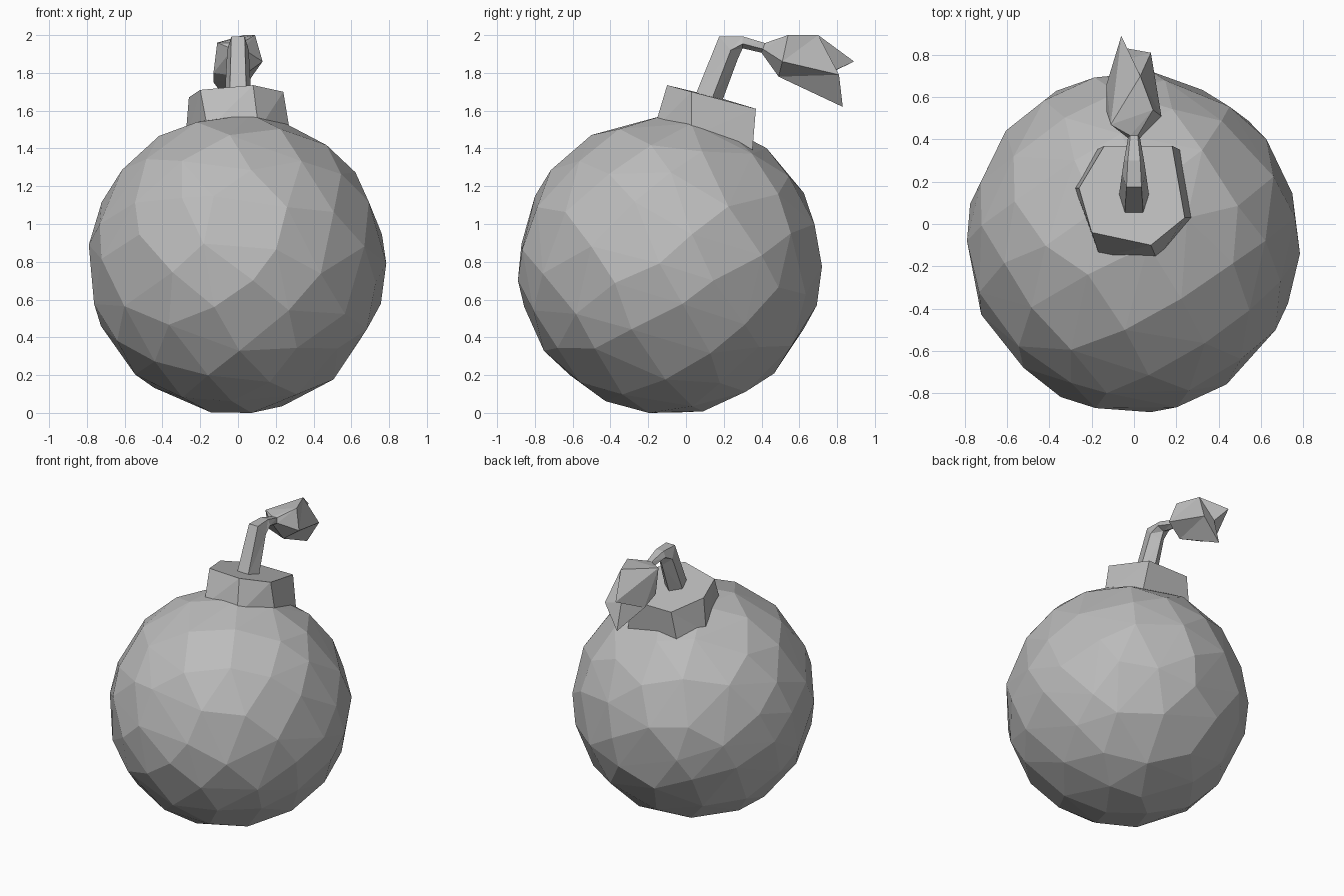
import bpy, bmesh, math, random
from mathutils import Vector

cube = bpy.data.objects.get("Cube")
if cube:
    bpy.data.objects.remove(cube)
random.seed(4)

grey = bpy.data.materials.new("mid_grey")
grey.use_nodes = True
COLOUR = (0.5, 0.5, 0.5, 1)
grey.diffuse_color = COLOUR
grey.node_tree.nodes["Principled BSDF"].inputs["Base Color"].default_value = COLOUR


def finish(bm, name):
    bmesh.ops.recalc_face_normals(bm, faces=bm.faces)
    mesh = bpy.data.meshes.new(name)
    bm.to_mesh(mesh)
    bm.free()
    mesh.materials.append(grey)
    obj = bpy.data.objects.new(name, mesh)
    bpy.context.collection.objects.link(obj)
    return obj


def loft(name, rings, end_point=None):
    """Bridge rings of equal size, capping both ends."""
    bm = bmesh.new()
    loops = [[bm.verts.new(p) for p in ring] for ring in rings]
    n = len(loops[0])
    for low, high in zip(loops, loops[1:]):
        for i in range(n):
            j = (i + 1) % n
            bm.faces.new((low[i], low[j], high[j], high[i]))
    bm.faces.new(loops[0])
    if end_point is None:
        bm.faces.new(loops[-1])
    else:
        tip = bm.verts.new(end_point)
        for i in range(n):
            bm.faces.new((loops[-1][i], loops[-1][(i + 1) % n], tip))
    bmesh.ops.triangulate(bm, faces=[f for f in bm.faces if len(f.verts) == 4])
    return finish(bm, name)


def fuse_ring(y, z, half_x, half_up, pitch):
    """Five-sided ring in a plane pitched about the x axis."""
    ring = []
    for i in range(5):
        a = math.radians(54 - 72 * i)
        up = half_up * math.sin(a)
        ring.append((half_x * math.cos(a), y - up * math.sin(pitch), z + up * math.cos(pitch)))
    return ring


# Round body: hull of evenly spread, slightly shaken points
COUNT = 100
bm = bmesh.new()
for i in range(COUNT):
    h = 1 - 2 * (i + 0.5) / COUNT
    a = i * math.pi * (3 - math.sqrt(5))
    r = math.sqrt(1 - h * h)
    p = Vector((r * math.cos(a), h, r * math.sin(a)))
    p += Vector([random.uniform(-0.06, 0.06) for _ in range(3)])
    bm.verts.new(p.normalized())
bmesh.ops.convex_hull(bm, input=bm.verts)
for axis, (low, high) in enumerate([(-0.79, 0.785), (-0.89, 0.72), (0, 1.58)]):
    values = [v.co[axis] for v in bm.verts]
    start, span = min(values), max(values) - min(values)
    for v in bm.verts:
        v.co[axis] = low + (v.co[axis] - start) / span * (high - low)
finish(bm, "round_body")

# Tilted six-sided collar, with its lower ring sunk into the body
collar_top = [(-0.2, -0.04, 1.71), (0.08, -0.1, 1.735), (0.24, 0.03, 1.7),
              (0.18, 0.37, 1.61), (-0.14, 0.37, 1.61), (-0.26, 0.17, 1.67)]
collar_base = [(-0.16, -0.16, 1.5), (0.11, -0.17, 1.5), (0.28, 0.03, 1.46),
               (0.22, 0.35, 1.37), (-0.18, 0.35, 1.37), (-0.28, 0.17, 1.43)]
loft("collar", [collar_base, collar_top])

# Bent fuse, pinched and then flaring into a ragged burning end
stem = [fuse_ring(0.11, 1.66, 0.075, 0.08, math.radians(75)),
        fuse_ring(0.22, 1.94, 0.06, 0.085, math.radians(40)),
        fuse_ring(0.3, 1.965, 0.05, 0.035, 0),
        fuse_ring(0.41, 1.935, 0.03, 0.03, math.radians(-20))]
flare = [(0.09, 0.54, 2.0), (0.13, 0.51, 1.86), (0.02, 0.49, 1.78),
         (-0.13, 0.53, 1.8), (-0.11, 0.47, 1.96)]
ragged = [(0.03, 0.7, 2.0), (0.08, 0.81, 1.79), (-0.03, 0.83, 1.62),
          (-0.13, 0.66, 1.75), (-0.06, 0.89, 1.86)]
# Ring order starts at upper +x and runs clockwise seen from the front
loft("fuse", stem + [flare, ragged], end_point=(-0.03, 0.78, 1.81))
